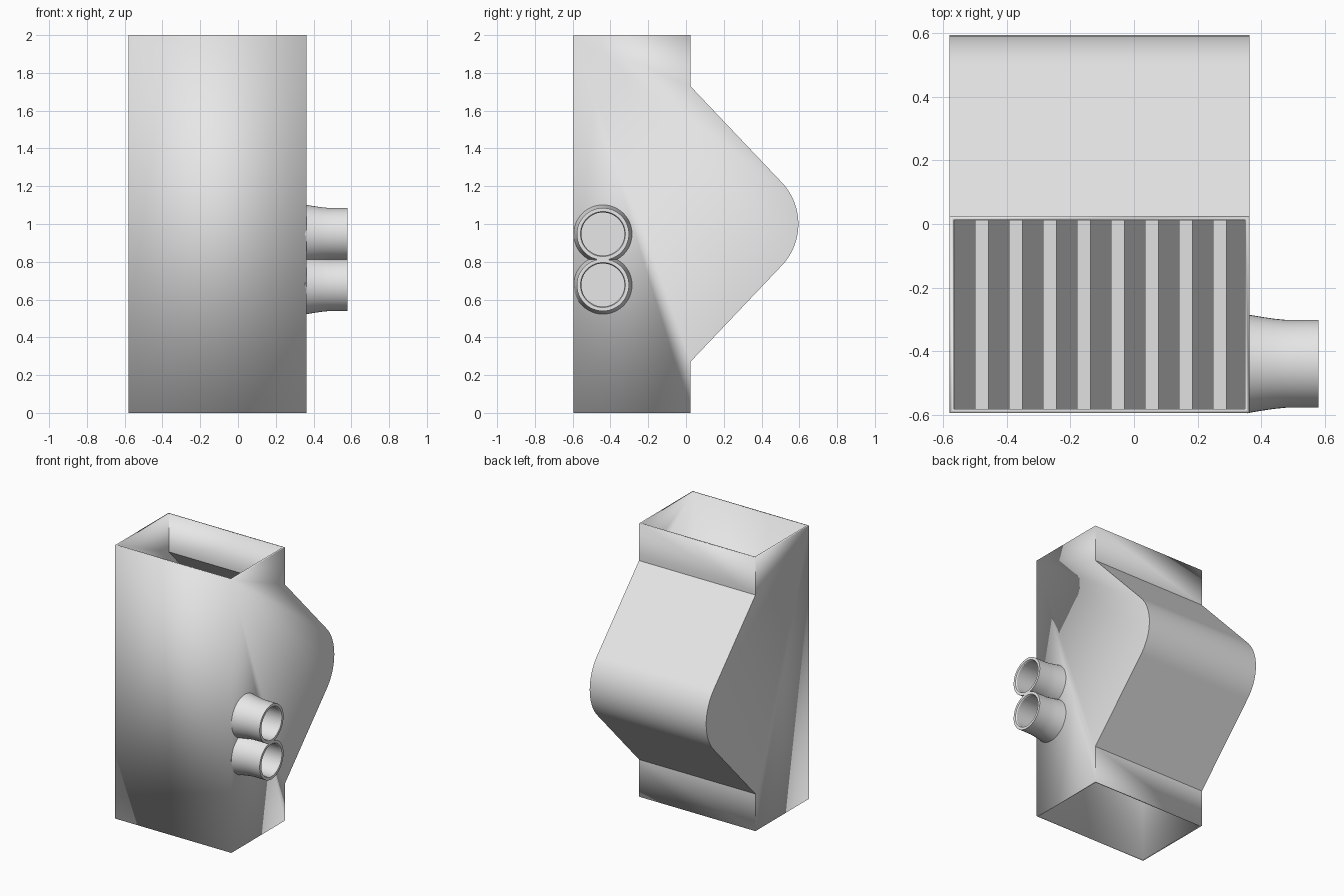
import bpy, bmesh, math
from mathutils import Matrix, Vector

if "Cube" in bpy.data.objects:
    bpy.data.objects.remove(bpy.data.objects["Cube"], do_unlink=True)

# Single material
grey = bpy.data.materials.new("light_grey")
grey.use_nodes = True
grey.diffuse_color = (0.8, 0.8, 0.8, 1)
grey.node_tree.nodes["Principled BSDF"].inputs["Base Color"].default_value = (0.8, 0.8, 0.8, 1)

LEFT, RIGHT = -0.58, 0.363      # duct limits in x
FRONT, BACK = -0.595, 0.025     # duct limits in y
WALL = 0.013


def finish(bm, name, smooth=False):
    bmesh.ops.recalc_face_normals(bm, faces=bm.faces)
    mesh = bpy.data.meshes.new(name)
    bm.to_mesh(mesh)
    bm.free()
    mesh.materials.append(grey)
    obj = bpy.data.objects.new(name, mesh)
    bpy.context.collection.objects.link(obj)
    if smooth:
        bpy.ops.object.select_all(action="DESELECT")
        obj.select_set(True)
        bpy.context.view_layer.objects.active = obj
        bpy.ops.object.shade_smooth_by_angle(angle=math.radians(30))
    return obj


# Duct housing: extruded side profile with a rounded bulge, open at both ends
radius, steps = 0.32, 20
profile = [(FRONT, 0), (BACK, 0), (BACK, 0.272)]
for i in range(steps + 1):
    a = math.radians(-45 + 90 * i / steps)
    profile.append((0.595 - radius + radius * math.cos(a), 1 + radius * math.sin(a)))
profile += [(BACK, 1.728), (BACK, 2), (FRONT, 2)]

bm = bmesh.new()
rows = [[bm.verts.new((x, y, z)) for y, z in profile] for x in (LEFT, RIGHT)]
n = len(profile)
for row in rows:
    bm.faces.new(row)
for i in range(n):
    j = (i + 1) % n
    if i in (0, n - 2):         # bottom and top mouths stay open
        continue
    bm.faces.new((rows[0][i], rows[0][j], rows[1][j], rows[1][i]))
bmesh.ops.recalc_face_normals(bm, faces=bm.faces)
# make sure the open shell faces outward before thickening
side = max(bm.faces, key=lambda f: f.calc_center_median().x)
if side.normal.x < 0:
    bmesh.ops.reverse_faces(bm, faces=bm.faces)
mesh = bpy.data.meshes.new("duct_housing")
bm.to_mesh(mesh)
bm.free()
mesh.materials.append(grey)
housing = bpy.data.objects.new("duct_housing", mesh)
bpy.context.collection.objects.link(housing)
housing.select_set(True)
bpy.context.view_layer.objects.active = housing
bpy.ops.object.shade_smooth_by_angle(angle=math.radians(30))
shell = housing.modifiers.new("wall_thickness", "SOLIDIFY")
shell.thickness = WALL
shell.offset = -1
shell.use_even_offset = True

# Inclined plates inside the duct, trimmed at the side walls
PITCH, THICK, LENGTH = 0.107, 0.048, 0.6
TILT = math.radians(60)
down = Vector((math.cos(TILT), 0, -math.sin(TILT)))
across = Vector((math.sin(TILT), 0, math.cos(TILT)))
y0, y1 = FRONT + WALL, BACK - WALL + 0.004
for k in range(9):
    top = Vector((-0.607 + PITCH * k, 0, 1.25))
    corners = [top, top + across * THICK,
               top + across * THICK + down * LENGTH, top + down * LENGTH]
    bm = bmesh.new()
    base = bm.faces.new([bm.verts.new((c.x, y0, c.z)) for c in corners])
    ext = bmesh.ops.extrude_face_region(bm, geom=[base])
    moved = [g for g in ext["geom"] if isinstance(g, bmesh.types.BMVert)]
    bmesh.ops.translate(bm, verts=moved, vec=(0, y1 - y0, 0))
    for limit, sign in ((LEFT + 0.006, -1), (RIGHT - 0.006, 1)):
        cut = bmesh.ops.bisect_plane(
            bm, geom=bm.verts[:] + bm.edges[:] + bm.faces[:],
            plane_co=(limit, 0, 0), plane_no=(sign, 0, 0), clear_outer=True)
        edges = [g for g in cut["geom_cut"] if isinstance(g, bmesh.types.BMEdge)]
        if edges:
            bmesh.ops.holes_fill(bm, edges=edges)
    finish(bm, f"inclined_plate_{k + 1}")

# Side pipes: lathed flared sleeve with a closed bore
section = [(0.355, 0.156), (0.37, 0.153), (0.40, 0.148), (0.44, 0.142), (0.48, 0.138),
           (0.58, 0.138), (0.58, 0.119), (0.572, 0.114), (0.375, 0.114),
           (0.375, 0.083), (0.368, 0.083), (0.368, 0)]
for name, z in (("upper_pipe", 0.947), ("lower_pipe", 0.677)):
    bm = bmesh.new()
    verts = [bm.verts.new((x, r, 0)) for x, r in section]
    edges = [bm.edges.new(pair) for pair in zip(verts, verts[1:])]
    bmesh.ops.spin(bm, geom=verts + edges, cent=(0, 0, 0), axis=(1, 0, 0),
                   angle=math.tau, steps=48, use_duplicate=False)
    bmesh.ops.remove_doubles(bm, verts=bm.verts, dist=0.0005)
    bmesh.ops.transform(bm, matrix=Matrix.Translation((0, -0.44, z)), verts=bm.verts)
    finish(bm, name, smooth=True)
